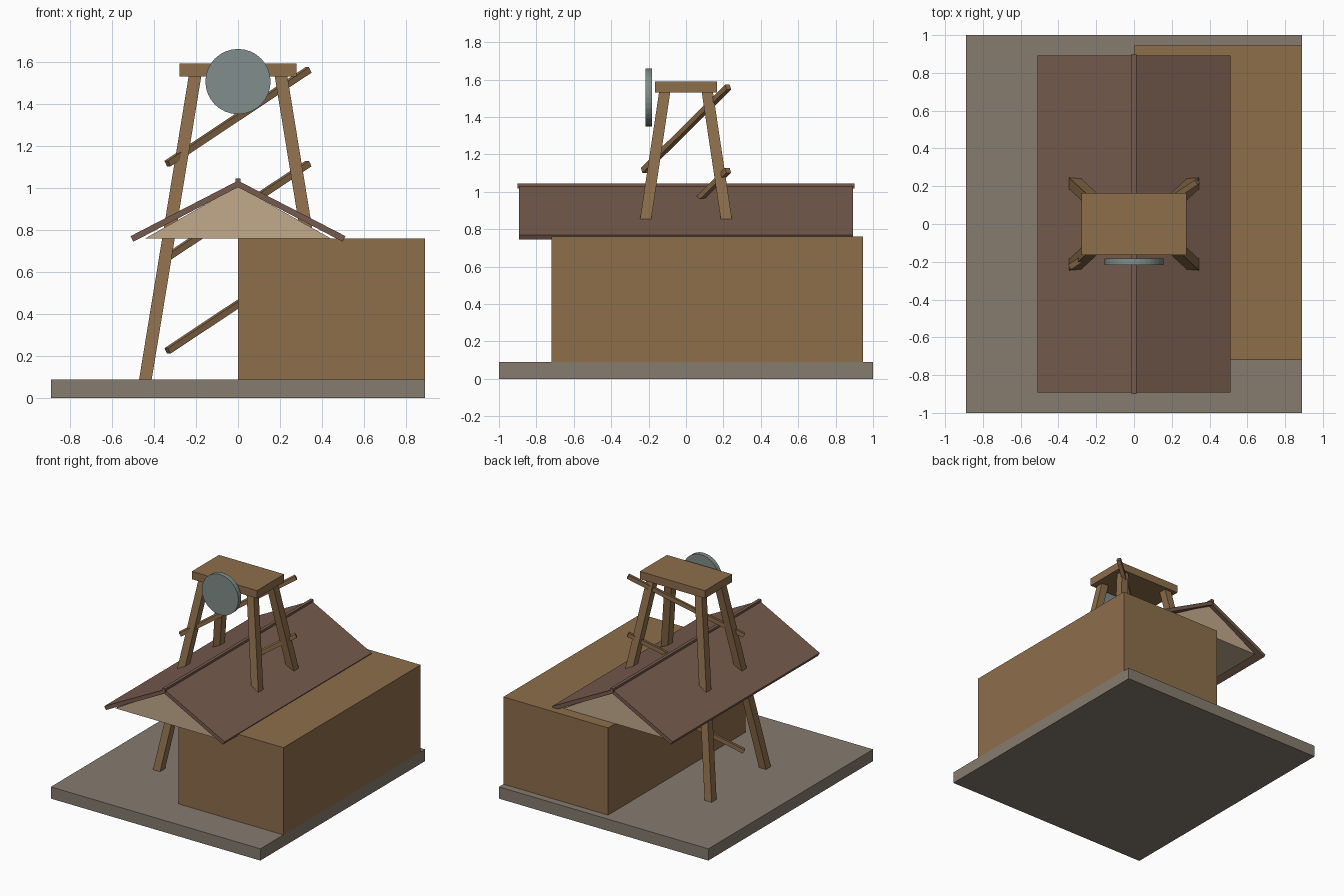
import bpy, math
from mathutils import Vector

if "Cube" in bpy.data.objects:
    bpy.data.objects.remove(bpy.data.objects["Cube"])


def mat(name, rgb):
    m = bpy.data.materials.new(name)
    m.diffuse_color = tuple(c ** 2.2 for c in rgb) + (1,)
    m.use_nodes = True
    m.node_tree.nodes["Principled BSDF"].inputs["Base Color"].default_value = m.diffuse_color
    return m


STONE = mat("stone", (0.52, 0.48, 0.43))
TIMBER = mat("timber", (0.55, 0.43, 0.30))
ROOF = mat("roof_brown", (0.46, 0.36, 0.31))
PLASTER = mat("plaster", (0.75, 0.66, 0.54))
METAL = mat("metal", (0.50, 0.55, 0.54))


def loft(name, a, b, material):
    """Closed solid between two matching outlines."""
    n = len(a)
    faces = [tuple(range(n))[::-1], tuple(range(n, 2 * n))]
    faces += [(i, (i + 1) % n, n + (i + 1) % n, n + i) for i in range(n)]
    me = bpy.data.meshes.new(name)
    me.from_pydata([tuple(v) for v in a + b], [], faces)
    me.materials.append(material)
    ob = bpy.data.objects.new(name, me)
    bpy.context.collection.objects.link(ob)
    return ob


def rect(cx, cy, z, hx, hy):
    return [(cx - hx, cy - hy, z), (cx + hx, cy - hy, z),
            (cx + hx, cy + hy, z), (cx - hx, cy + hy, z)]


def box(name, x0, x1, y0, y1, z0, z1, material):
    c = ((x0 + x1) / 2, (y0 + y1) / 2)
    h = ((x1 - x0) / 2, (y1 - y0) / 2)
    return loft(name, rect(*c, z0, *h), rect(*c, z1, *h), material)


def extrude_y(name, profile, y0, y1, material):
    """Counter-clockwise x-z profile swept along y (back to front)."""
    return loft(name, [(x, y1, z) for x, z in profile],
                [(x, y0, z) for x, z in profile], material)


def bar(name, p, q, size, material):
    p, q = Vector(p), Vector(q)
    d = (q - p).normalized()
    u = d.cross(Vector((0, 0, 1))).normalized()
    v = d.cross(u)
    h = size / 2
    # outline wound counter-clockwise about the bar direction
    ring = [-u * h - v * h, u * h - v * h, u * h + v * h, -u * h + v * h]
    return loft(name, [p + r for r in ring], [q + r for r in ring], material)


# Ground slab and main building block
box("base_slab", -0.89, 0.89, -1, 1, 0, 0.09, STONE)
box("building_block", 0, 0.89, -0.72, 0.945, 0.09, 0.76, TIMBER)

# Gable, two roof slopes and ridge
extrude_y("gable", [(-0.44, 0.76), (0.44, 0.76), (0, 1.008)], -0.86, 0.86, PLASTER)
slope = [(0, 1.003), (0.497, 0.744), (0.511, 0.770), (0, 1.034)]
extrude_y("roof_right", slope, -0.893, 0.893, ROOF)
extrude_y("roof_left", [(-x, z) for x, z in slope][::-1], -0.893, 0.893, ROOF)
box("roof_ridge", -0.012, 0.012, -0.9, 0.9, 1.018, 1.045, ROOF)

# Tower: splayed legs under a platform
for sx, nx in ((-1, "left"), (1, "right")):
    for sy, ny in ((-1, "front"), (1, "back")):
        loft(f"tower_leg_{ny}_{nx}", rect(sx * 0.44, sy * 0.33, 0.09, 0.03, 0.03),
             rect(sx * 0.203, sy * 0.113, 1.54, 0.03, 0.03), TIMBER)
box("tower_platform", -0.277, 0.277, -0.165, 0.165, 1.53, 1.59, TIMBER)

# Diagonal braces stacked up the tower
for i in range(3):
    z = 0.225 + 0.445 * i
    bar(f"tower_brace_{i + 1}", (-0.335, -0.225, z), (0.335, 0.225, z + 0.445),
        0.03, TIMBER)

# Wheel disc on the front of the tower
bpy.ops.mesh.primitive_cylinder_add(vertices=32, radius=0.155, depth=0.035,
                                    location=(0, -0.2, 1.505),
                                    rotation=(math.pi / 2, 0, 0))
wheel = bpy.context.object
wheel.name = "tower_wheel"
wheel.data.materials.append(METAL)
